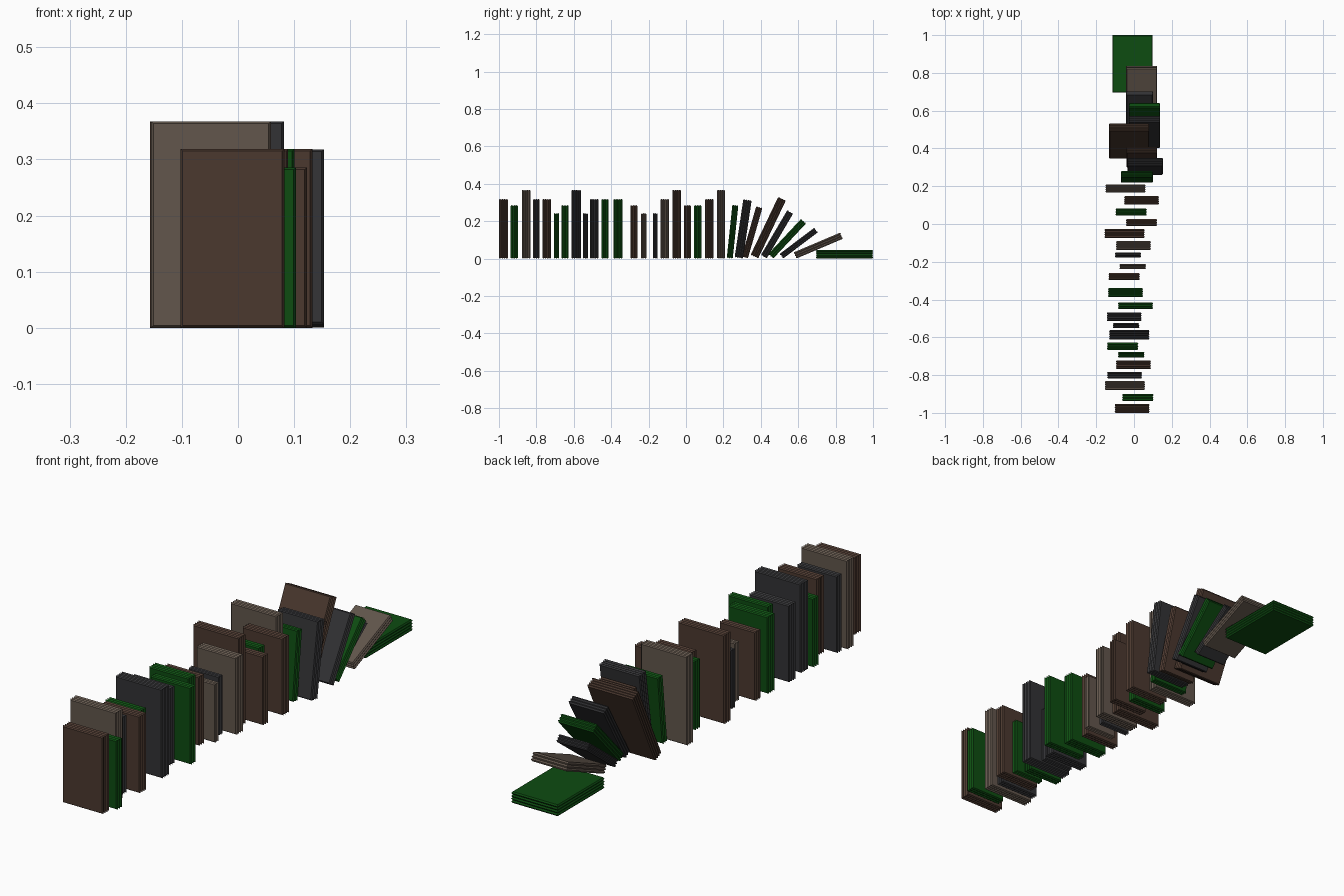
import bpy, bmesh, math
from mathutils import Matrix

cube = bpy.data.objects.get("Cube")
if cube:
    bpy.data.objects.remove(cube, do_unlink=True)


def make_material(name, rgb):
    mat = bpy.data.materials.new(name)
    mat.use_nodes = True
    mat.diffuse_color = (*rgb, 1)
    mat.node_tree.nodes["Principled BSDF"].inputs["Base Color"].default_value = (*rgb, 1)
    return mat


BROWN = make_material("dark_brown", (0.070, 0.040, 0.028))
GREEN = make_material("deep_green", (0.004, 0.072, 0.0055))
TAUPE = make_material("taupe", (0.122, 0.093, 0.072))
COAL = make_material("charcoal", (0.032, 0.032, 0.035))

GROOVE = 0.004  # depth of the ridges around the rim


def slab(name, mat, left, right, y_min, thick, height, tilt=0):
    """Flat-faced slab with a ridged rim, leaning back by tilt degrees."""
    bm = bmesh.new()
    teeth = max(3, round(thick / 0.011))
    rings = []
    for i in range(2 * teeth + 1):
        y = thick * (i / (2 * teeth) - 0.5)
        d = 0 if i % 2 else GROOVE
        corners = ((left + d, d), (right - d, d), (right - d, height - d), (left + d, height - d))
        rings.append([bm.verts.new((x, y, z)) for x, z in corners])
    for a, b in zip(rings, rings[1:]):
        for k in range(4):
            n = (k + 1) % 4
            bm.faces.new((a[k], b[k], b[n], a[n]))
    bm.faces.new(rings[0])
    bm.faces.new(rings[-1][::-1])
    bmesh.ops.recalc_face_normals(bm, faces=bm.faces)
    # Lean about the foot and rest the lowest edge on the ground
    ang = math.radians(tilt)
    shift = (0, y_min + thick / 2 * math.cos(ang), thick / 2 * math.sin(ang))
    bm.transform(Matrix.Translation(shift) @ Matrix.Rotation(-ang, 4, 'X'))
    mesh = bpy.data.meshes.new(name)
    bm.to_mesh(mesh)
    bm.free()
    mesh.materials.append(mat)
    bpy.context.collection.objects.link(bpy.data.objects.new(name, mesh))


# Slab sizes by height
XL, L, M, S = 0.368, 0.319, 0.286, 0.243

# Upright slabs: colour, middle x, middle y, thickness, height
upright = [
    (BROWN, -.01, -.976, .047, L), (GREEN, .02, -.918, .038, M),
    (TAUPE, -.048, -.855, .046, XL), (COAL, -.05, -.80, .034, L),
    (BROWN, -.003, -.745, .047, L), (GREEN, -.015, -.692, .028, S),
    (GREEN, -.06, -.647, .038, M), (COAL, -.025, -.587, .05, XL),
    (COAL, -.042, -.538, .026, S), (COAL, -.052, -.491, .047, L),
    (GREEN, .008, -.433, .036, L), (GREEN, -.045, -.363, .048, L),
    (BROWN, -.052, -.279, .037, M), (TAUPE, -.007, -.226, .027, S),
    (COAL, -.032, -.164, .025, S), (TAUPE, -.003, -.114, .047, L),
    (BROWN, -.05, -.05, .047, XL), (BROWN, .04, .007, .037, M),
    (GREEN, -.015, .063, .038, M), (BROWN, .04, .125, .045, L),
    (TAUPE, -.045, .188, .042, XL),
]
for i, (mat, x, y, t, h) in enumerate(upright):
    half = h * 0.29
    slab(f"upright_slab_{i + 1}", mat, x - half, x + half, y - t / 2, t, h)

# Toppling slabs: colour, left edge, right edge, rear foot y, thickness, height, lean
leaning = [
    (GREEN, -.07, .10, .218, .032, .286, 6), (COAL, -.035, .153, .26, .045, .315, 8.5),
    (BROWN, -.04, .122, .298, .034, .282, 16), (BROWN, -.132, .08, .345, .045, .345, 25.5),
    (COAL, -.027, .138, .40, .036, .28, 30.5), (GREEN, -.027, .138, .44, .036, .258, 43),
    (COAL, -.042, .10, .50, .031, .234, 53), (TAUPE, -.042, .122, .575, .036, .272, 67),
]
for i, (mat, x0, x1, y, t, h, tilt) in enumerate(leaning):
    slab(f"leaning_slab_{i + 1}", mat, x0, x1, y, t, h, tilt)

# Last slab, lying flat
slab("fallen_slab", GREEN, -.115, .098, .695, .047, .305, 90)
